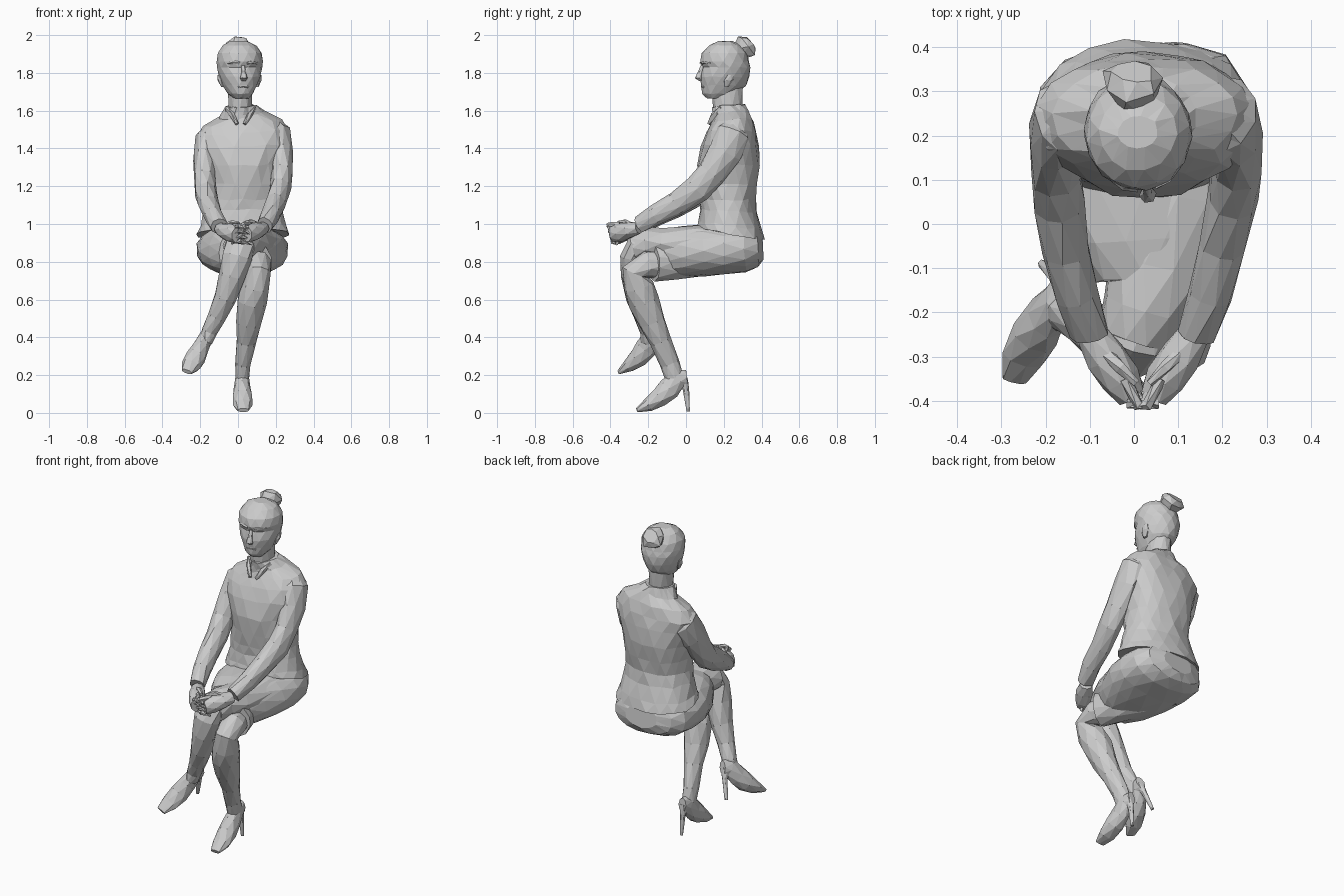
import bpy, bmesh, math, random
from mathutils import Vector, Matrix

random.seed(4)
X = Vector((1, 0, 0))


def loft(name, rings, n=8, flat=False, jitter=0.0, M=None, square=1.0):
    """Skin elliptical rings (x, y, z, r_side, r_depth[, tilt_x, tilt_y])."""
    bm = bmesh.new()
    pts = [Vector(r[:3]) for r in rings]
    loops = []
    for i, r in enumerate(rings):
        t = (pts[min(i + 1, len(pts) - 1)] - pts[max(i - 1, 0)]).normalized()
        if flat:
            t = Vector((0, 0, 1))
        u = (X - X.dot(t) * t).normalized()
        v = t.cross(u)
        tx, ty = r[5:7] if len(r) > 5 else (0, 0)
        loop = []
        for k in range(n):
            a = 2 * math.pi * (k + 0.5 * (i % 2)) / n
            c, s = [math.copysign(abs(w) ** square, w) for w in (math.cos(a), math.sin(a))]
            d = u * c * r[3] + v * s * r[4]
            d.z += tx * d.x + ty * d.y
            d += Vector([random.uniform(-jitter, jitter) for _ in range(3)])
            loop.append(bm.verts.new(pts[i] + d))
        loops.append(loop)
    for i in range(len(loops) - 1):
        a, b = loops[i], loops[i + 1]
        for k in range(n):
            j = (k + 1) % n
            if i % 2 == 0:
                bm.faces.new((a[k], a[j], b[k]))
                bm.faces.new((a[j], b[j], b[k]))
            else:
                bm.faces.new((a[k], b[j], b[k]))
                bm.faces.new((a[k], a[j], b[j]))
    bm.faces.new(loops[0])
    bm.faces.new(loops[-1])
    bmesh.ops.recalc_face_normals(bm, faces=bm.faces)
    me = bpy.data.meshes.new(name)
    if M:
        bm.transform(M)
    bm.to_mesh(me)
    bm.free()
    ob = bpy.data.objects.new(name, me)
    bpy.context.collection.objects.link(ob)
    return ob


# Head, turned slightly to one side
turn = Matrix.Translation((.01, .2, 0)) @ Matrix.Rotation(math.radians(9), 4, 'Z')
head = [(1.665, .11, .19, .04), (1.69, .085, .27, .066), (1.735, .078, .32, .092),
        (1.78, .073, .335, .11), (1.83, .085, .34, .12), (1.86, .074, .335, .122),
        (1.905, .083, .325, .117), (1.945, .12, .295, .088), (1.968, .17, .245, .045)]
loft("head", [(0, (f + b) / 2 - .2, z, w, (b - f) / 2) for z, f, b, w in head], 14, True, .002, turn)
loft("nose", [(0, -.113, 1.84, .009, .01), (0, -.126, 1.805, .011, .014),
              (0, -.135, 1.772, .02, .02), (0, -.122, 1.757, .012, .01)], 6, True, 0, turn)
loft("lips", [(-.028, -.112, 1.725, .005, .006), (0, -.122, 1.727, .012, .01),
              (.028, -.112, 1.725, .005, .006)], 6, M=turn)
for s in (-1, 1):
    loft("ear", [(s * .09, .0, 1.725, .01, .012), (s * .103, .01, 1.76, .014, .024),
                 (s * .11, .02, 1.79, .008, .018)], 6, True, 0, turn)
    loft("brow", [(s * .02, -.119, 1.852, .008, .008), (s * .05, -.109, 1.858, .009, .009),
                  (s * .08, -.082, 1.852, .006, .008)], 5, M=turn)

# Hair bun
loft("hair_bun", [(0, .25, 1.885, .045, .045), (-.003, .285, 1.915, .045, .045),
                  (-.005, .325, 1.942, .072, .068), (-.005, .345, 1.962, .04, .045)], 7, jitter=.009)

# Neck
loft("neck", [(.015, .225, 1.55, .08, .085), (.012, .22, 1.62, .064, .078),
              (.01, .22, 1.74, .066, .085)], 10, True)

# Blouse, with tilted hem and one shoulder higher
blouse = [(.025, .238, .945, .245, .178, 0, -.18), (.025, .235, .99, .228, .168, 0, -.12),
          (.025, .225, 1.07, .205, .15, 0, -.05), (.025, .22, 1.13, .192, .145, 0, 0),
          (.025, .222, 1.21, .192, .155, 0, 0), (.025, .225, 1.31, .21, .165, .02, 0),
          (.025, .232, 1.41, .24, .155, .05, 0), (.025, .242, 1.48, .248, .135, .08, 0),
          (.025, .246, 1.535, .208, .112, .1, .1), (.02, .24, 1.58, .115, .092, .15, .15),
          (.015, .227, 1.625, .076, .086, .05, .1)]
loft("blouse", blouse, 18, True, .006, square=.92)
for s in (-1, 1):
    loft("collar_flap", [(.015 + s * .075, .19, 1.61, .01, .018), (.015 + s * .045, .15, 1.575, .014, .02),
                         (.015 + s * .02, .122, 1.53, .01, .01)], 5)

# Skirt: hips and two wrapped thighs
loft("skirt_hips", [(.02, .402, .875, .1, .06), (.022, .375, .872, .185, .1),
                    (.022, .31, .868, .234, .122), (.022, .2, .863, .247, .128),
                    (.022, .09, .86, .23, .136), (.025, -.03, .855, .18, .136),
                    (.03, -.12, .85, .13, .12)], 16, jitter=.004, square=.85)
loft("skirt_upper_thigh", [(.13, .22, .88, .12, .11), (.1, .06, .885, .12, .11), (.055, -.1, .895, .11, .09),
                           (.025, -.19, .89, .098, .09), (.005, -.26, .88, .088, .082)], 10, jitter=.004)
loft("skirt_lower_thigh", [(-.1, .2, .86, .115, .11), (-.02, .05, .835, .12, .115),
                           (.06, -.08, .802, .105, .102), (.108, -.175, .795, .085, .1)], 10, jitter=.004)

# Standing leg
loft("standing_leg", [(.08, -.1, .79, .07, .07), (.11, -.2, .785, .07, .075), (.112, -.272, .745, .062, .07),
                      (.095, -.25, .67, .074, .082), (.073, -.222, .59, .08, .084),
                      (.057, -.18, .48, .068, .072), (.043, -.135, .38, .053, .058),
                      (.026, -.085, .26, .04, .052), (.022, -.06, .18, .038, .05)], 9, jitter=.002)
# Crossed leg
loft("crossed_leg", [(.03, -.18, .885, .08, .075), (.01, -.26, .885, .08, .072), (-.005, -.285, .83, .08, .065),
                     (-.03, -.27, .73, .072, .076), (-.068, -.25, .61, .06, .07),
                     (-.112, -.225, .51, .05, .052), (-.152, -.2, .43, .042, .044),
                     (-.17, -.2, .375, .036, .042)], 9, jitter=.002)


# High heeled shoes, modelled with the heel at the origin
def shoe(side, M):
    loft(side + "_shoe", [(0, .005, -.005, .025, .04), (0, -.04, -.01, .037, .055),
                          (0, -.09, -.065, .045, .06), (.002, -.14, -.112, .054, .054),
                          (.004, -.2, -.151, .052, .036), (.006, -.26, -.179, .03, .012)], 8, M=M)
    loft(side + "_shoe_heel", [(0, -.015, -.01, .025, .028), (0, .0, -.07, .015, .017),
                               (0, .012, -.186, .009, .01)], 6, M=M)


shoe("standing", Matrix.Translation((.022, .0, .193)))
R = [Matrix.Rotation(math.radians(a), 4, ax) for a, ax in ((-15, 'Z'), (6, 'X'), (20, 'Y'))]
shoe("crossed", Matrix.Translation((-.155, -.135, .415)) @ R[0] @ R[1] @ R[2])

# Arms
loft("left_sleeve", [(.175, .26, 1.52, .05, .06), (.212, .25, 1.48, .068, .09), (.23, .205, 1.38, .062, .09),
                     (.232, .135, 1.27, .056, .08), (.222, .06, 1.185, .056, .076),
                     (.2, -.05, 1.11, .055, .066), (.172, -.16, 1.05, .052, .056),
                     (.142, -.25, .995, .044, .044)], 9, jitter=.004)
loft("right_sleeve", [(-.125, .26, 1.485, .05, .06), (-.162, .245, 1.445, .068, .09), (-.178, .195, 1.35, .061, .09),
                      (-.178, .12, 1.24, .056, .078), (-.17, .05, 1.165, .058, .074),
                      (-.152, -.06, 1.095, .055, .064), (-.128, -.16, 1.04, .05, .055),
                      (-.1, -.25, .99, .044, .044)], 9, jitter=.004)

# Clasped hands and fingers
for name, s, wx, y, z in (("left", 1, .135, -.25, .98), ("right", -1, -.095, -.25, .975)):
    loft(name + "_hand", [(wx, y, z, .036, .032), (wx - s * .03, y - .05, z - .012, .048, .044),
                          (wx - s * .065, y - .1, z - .026, .046, .05),
                          (wx - s * .09, y - .14, z - .034, .034, .042)], 8)
    for i in range(4):
        k = wx - s * (.075 + .006 * i)
        h = z + .018 - .028 * i
        loft(name + "_finger", [(k, y - .1, h, .014, .015), (k - s * .03, y - .16 + .008 * i, h - .004, .014, .015),
                                (k - s * .075, y - .157 + .014 * i, h - .012, .01, .012)], 5)
    loft(name + "_thumb", [(wx - s * .03, y - .04, z + .015, .016, .014),
                           (wx - s * .065, y - .075, z + .033, .014, .013),
                           (wx - s * .1, y - .11, z + .028, .009, .009)], 5)
